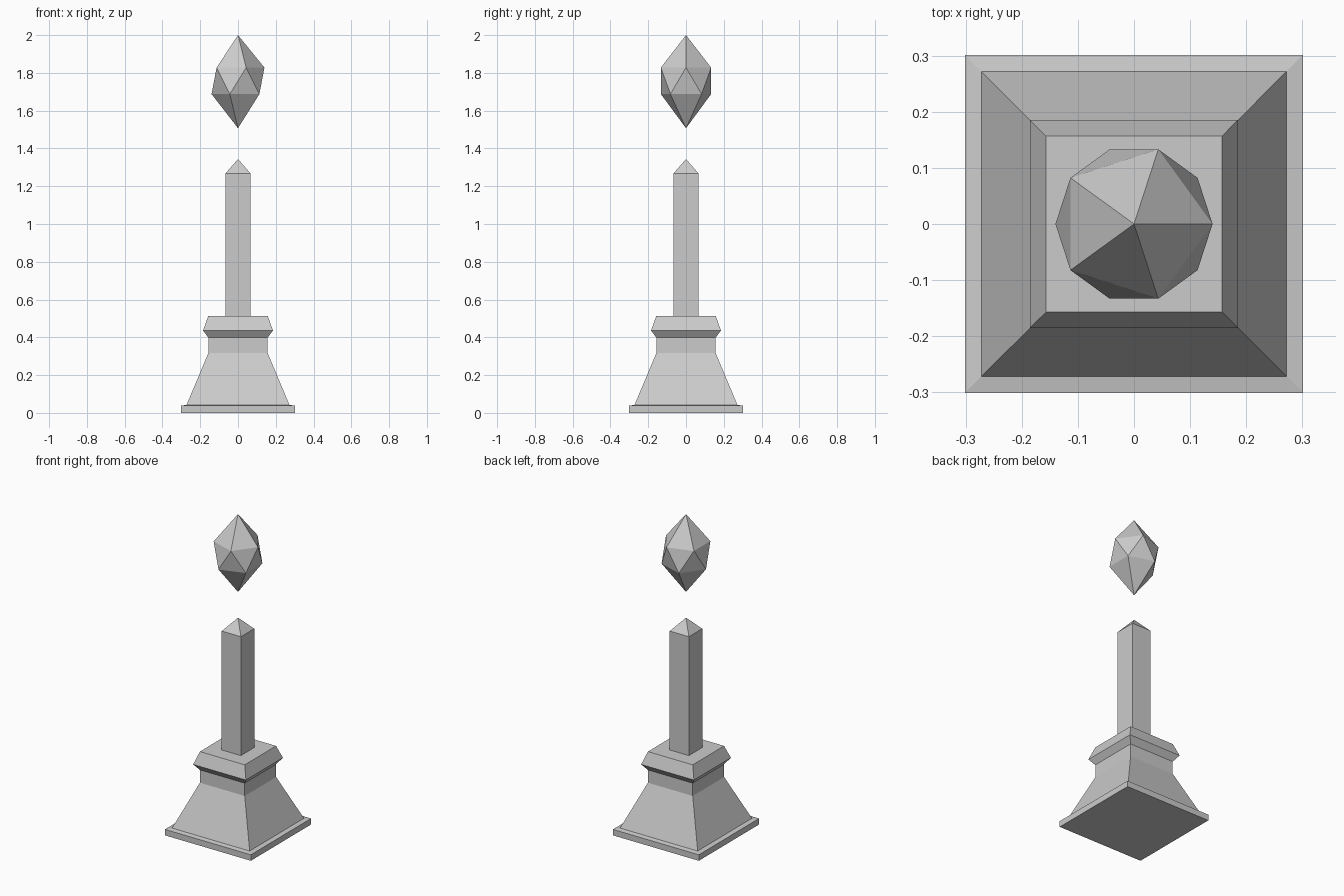
import bpy, bmesh
from math import cos, sin, pi

if "Cube" in bpy.data.objects:
    bpy.data.objects.remove(bpy.data.objects["Cube"])


def stack_rings(name, profile, sides, start=0.0, twist=0.0, radius_scale=1.0):
    """Closed flat-faced solid from (radius, z) rings; radius 0 makes a point."""
    bm = bmesh.new()
    rings = []
    for k, (r, z) in enumerate(profile):
        if r == 0:
            rings.append([bm.verts.new((0, 0, z))])
            continue
        rings.append([bm.verts.new((r * radius_scale * cos(start + 2 * pi * i / sides),
                                    r * radius_scale * sin(start + 2 * pi * i / sides), z))
                      for i in range(sides)])
    for a, b in zip(rings, rings[1:]):
        for i in range(sides):
            j = (i + 1) % sides
            if len(a) == 1:
                bm.faces.new((a[0], b[j], b[i]))
            elif len(b) == 1:
                bm.faces.new((a[i], a[j], b[0]))
            else:
                bm.faces.new((a[i], a[j], b[j], b[i]))
    for ring in (rings[0], rings[-1]):
        if len(ring) > 1:
            bm.faces.new(ring)
    bmesh.ops.recalc_face_normals(bm, faces=bm.faces)
    return finish(name, bm)


def finish(name, bm):
    mesh = bpy.data.meshes.new(name)
    bm.to_mesh(mesh)
    bm.free()
    obj = bpy.data.objects.new(name, mesh)
    bpy.context.collection.objects.link(obj)
    return obj


def square_solid(name, profile):
    """Square section; profile gives half-widths."""
    return stack_rings(name, profile, 4, start=pi / 4, radius_scale=2 ** 0.5)


# Stepped pedestal: plinth, tapered body, neck and cornice
square_solid("pedestal", [(0.301, 0), (0.301, 0.038), (0.272, 0.043), (0.157, 0.317),
                          (0.157, 0.398), (0.185, 0.436), (0.157, 0.514)])

# Square shaft with pyramid tip
square_solid("obelisk_shaft", [(0.067, 0.514), (0.067, 1.267), (0, 1.344)])

# Floating crystal: stretched icosahedron, two staggered five-sided rings
bm = bmesh.new()
top, bottom = bm.verts.new((0, 0, 2.0)), bm.verts.new((0, 0, 1.507))
upper, lower = [[bm.verts.new((0.14 * cos(a0 + i * 2 * pi / 5),
                               0.14 * sin(a0 + i * 2 * pi / 5), z)) for i in range(5)]
                for a0, z in ((0, 1.828), (pi / 5, 1.688))]
for i in range(5):
    j = (i + 1) % 5
    bm.faces.new((top, upper[i], upper[j]))
    bm.faces.new((upper[i], lower[i], upper[j]))
    bm.faces.new((upper[j], lower[i], lower[j]))
    bm.faces.new((bottom, lower[j], lower[i]))
bmesh.ops.recalc_face_normals(bm, faces=bm.faces)
finish("floating_crystal", bm)
